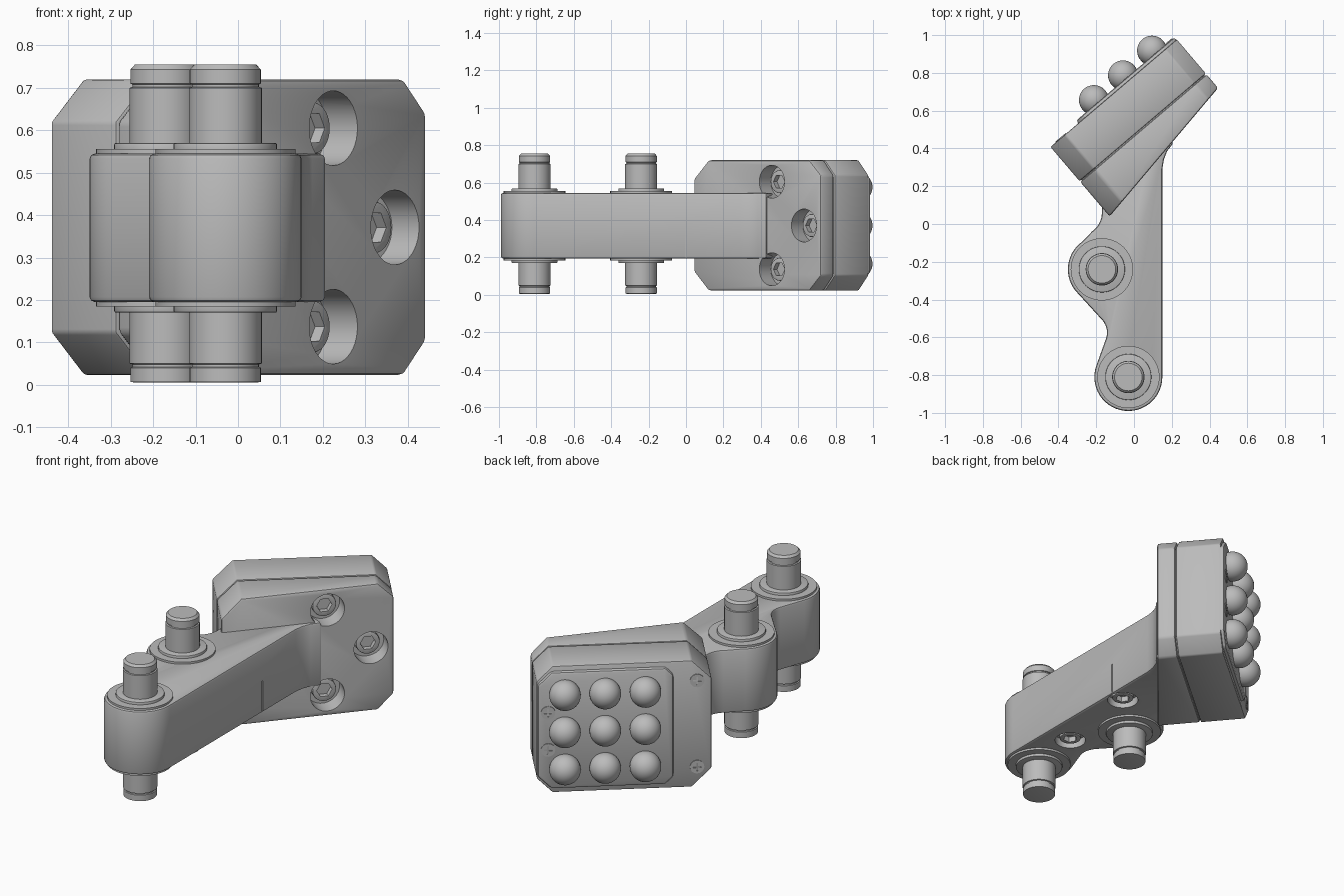
import bpy, bmesh, math
from mathutils import Matrix, Vector

cube = bpy.data.objects.get("Cube")
if cube:
    bpy.data.objects.remove(cube, do_unlink=True)

grey = bpy.data.materials.new("machined grey")
grey.use_nodes = True
grey.diffuse_color = (0.5, 0.5, 0.5, 1)
grey.node_tree.nodes["Principled BSDF"].inputs["Base Color"].default_value = (0.5, 0.5, 0.5, 1)


def finish(name, bm, matrix=Matrix(), bevel=0):
    """Turn a bmesh into a shaded object with an optional edge bevel."""
    bmesh.ops.transform(bm, matrix=matrix, verts=bm.verts)
    bmesh.ops.recalc_face_normals(bm, faces=bm.faces)
    mesh = bpy.data.meshes.new(name)
    bm.to_mesh(mesh)
    bm.free()
    mesh.materials.append(grey)
    obj = bpy.data.objects.new(name, mesh)
    bpy.context.collection.objects.link(obj)
    activate(obj)
    if bevel:
        mod = obj.modifiers.new("edge bevel", "BEVEL")
        mod.width, mod.segments = bevel, 2
        mod.limit_method, mod.angle_limit = "ANGLE", math.radians(35)
        bpy.ops.object.modifier_apply(modifier=mod.name)
    bpy.ops.object.shade_smooth_by_angle(angle=math.radians(32))
    return obj


def activate(obj):
    bpy.ops.object.select_all(action="DESELECT")
    obj.select_set(True)
    bpy.context.view_layer.objects.active = obj


def cut(target, cutter):
    activate(target)
    mod = target.modifiers.new("cut", "BOOLEAN")
    mod.operation, mod.solver, mod.object = "DIFFERENCE", "EXACT", cutter
    bpy.ops.object.modifier_apply(modifier=mod.name)
    bpy.data.objects.remove(cutter, do_unlink=True)
    bpy.ops.object.shade_smooth_by_angle(angle=math.radians(32))


def prism(name, outline, low, high, matrix=Matrix(), bevel=0):
    """Extrude an outline; low and high give the depth at each point."""
    bm = bmesh.new()
    bottom = [bm.verts.new((x, y, low(x))) for x, y in outline]
    top = [bm.verts.new((x, y, high(x))) for x, y in outline]
    bm.faces.new(bottom)
    bm.faces.new(top)
    for i in range(len(outline)):
        j = (i + 1) % len(outline)
        bm.faces.new((bottom[i], bottom[j], top[j], top[i]))
    return finish(name, bm, matrix, bevel)


def cylinder(name, radius, z0, z1, matrix=Matrix(), sides=40, bevel=0):
    ring = arc(0, 0, radius, 0, 360 - 360 / sides, sides)
    return prism(name, ring, lambda x: z0, lambda x: z1, matrix, bevel)


def box(name, size, matrix):
    bm = bmesh.new()
    bmesh.ops.create_cube(bm, size=1)
    bmesh.ops.scale(bm, vec=size, verts=bm.verts)
    return finish(name, bm, matrix)


def arc(cx, cy, r, start, end, n=12):
    angles = [math.radians(start + (end - start) * i / (n - 1)) for i in range(n)]
    return [(cx + r * math.cos(a), cy + r * math.sin(a)) for a in angles]


def octagon(u0, u1, z0, z1, c0, c1):
    return [(u0 + c0, z0), (u1 - c1, z0), (u1, z0 + c1), (u1, z1 - c1),
            (u1 - c1, z1), (u0 + c0, z1), (u0, z1 - c0), (u0, z0 + c0)]


def socket_bolt(name, target, frame, radius, depth):
    """Recess in the target with a hex socket bolt at its bottom."""
    cut(target, cylinder("recess", radius, -depth, 0.05, frame))
    bolt = cylinder(name, radius * 0.7, -depth - 0.01, -depth + 0.035, frame, bevel=0.006)
    cut(bolt, cylinder("socket", radius * 0.45, -depth + 0.005, 0.05, frame, sides=6))


# Arm with two round pivot bosses
front_pivot, rear_pivot = (-0.03, -0.81), (-0.17, -0.24)
outline = arc(*front_pivot, 0.18, 160, 360, 28)
outline += [(0.15, 0.29), (0.158, 0.34), (0.175, 0.385), (0.21, 0.43), (0.1, 0.48), (-0.17, 0.25)]
outline += arc(-0.29, 0.06, 0.12, 0, -55, 8)
outline += arc(*rear_pivot, 0.18, 125, 225, 16)
outline += arc(-0.243, -0.575, 0.1, 45, -20, 10)
arm = prism("arm", outline, lambda x: 0.195, lambda x: 0.545, bevel=0.012)
cut(arm, box("slit", (0.01, 0.006, 0.18), Matrix.Translation((0.15, 0, 0.28))))

# Bolts sunk in the underside of the arm
for i, (x, y) in enumerate(((0.0, -0.52), (0.06, -0.02))):
    down = Matrix.Translation((x, y, 0.195)) @ Matrix.Rotation(math.pi, 4, "X")
    socket_bolt(f"arm_bolt_{i + 1}", arm, down, 0.08, 0.045)

# Pivot pins and stepped collars, mirrored about the middle of the arm
half_pin = [(0.086, 0), (0.086, 0.325), (0.079, 0.327), (0.079, 0.333),
            (0.084, 0.335), (0.084, 0.368), (0.073, 0.38)]
profile = [(0, -0.377)] + [(r, -h) for r, h in reversed(half_pin)] + half_pin[1:] + [(0, 0.38)]
profile = [(r, max(h, -0.37)) for r, h in profile]
for label, (x, y) in (("front", front_pivot), ("rear", rear_pivot)):
    bm = bmesh.new()
    verts = [bm.verts.new((r, 0, h)) for r, h in profile]
    edges = [bm.edges.new(pair) for pair in zip(verts, verts[1:])]
    bmesh.ops.spin(bm, geom=verts + edges, axis=(0, 0, 1), cent=(0, 0, 0),
                   angle=math.tau, steps=40)
    bmesh.ops.remove_doubles(bm, verts=bm.verts, dist=0.0005)
    finish(label + "_pin", bm, Matrix.Translation((x, y, 0.375)))
    for side, z, flip in (("top", 0.545, 0), ("bottom", 0.195, math.pi)):
        frame = Matrix.Translation((x, y, z)) @ Matrix.Rotation(flip, 4, "X")
        cylinder(f"{label}_{side}_washer", 0.165, -0.01, 0.011, frame, 48)
        cylinder(f"{label}_{side}_collar", 0.122, -0.01, 0.025, frame, 48, 0.004)

# Head frame: local x along the head, y up, z from the back face toward the front
a = math.radians(40.4)
along, depth = Vector((math.cos(a), math.sin(a), 0)), Vector((math.sin(a), -math.cos(a), 0))
head = Matrix.Translation((-0.44, 0.41, 0)) @ Matrix(
    (along, (0, 0, 1), depth)).transposed().to_4x4()


def slope(u):
    return 0.483 - 0.166 * u


# Two head shells with a narrow seam between them
shape = octagon(-0.003, 0.875, 0.023, 0.72, 0.1, 0.08)
back_shell = prism("back_shell", shape, lambda u: 0, lambda u: 0.238, head, 0.008)
front_shell = prism("front_shell", shape, lambda u: 0.243, slope, head, 0.012)
core = octagon(0.008, 0.864, 0.034, 0.709, 0.1, 0.08)
prism("seam_core", core, lambda u: 0.22, lambda u: 0.26, head)

# Bolts sunk in the sloping front of the head
for i, (u, z) in enumerate(((0.538, 0.605), (0.76, 0.371), (0.538, 0.137))):
    frame = head @ Matrix.Translation((u, z, slope(u))) @ Matrix.Rotation(math.atan(0.166), 4, "Y")
    socket_bolt(f"head_bolt_{i + 1}", front_shell, frame, 0.088, 0.095)

# Raised pad with a grid of balls
pad = prism("ball_pad", octagon(0.19, 0.872, 0.05, 0.693, 0.04, 0.07),
            lambda u: -0.018, lambda u: 0.02, head, 0.014)
for row in range(3):
    for col in range(3):
        bm = bmesh.new()
        bmesh.ops.create_uvsphere(bm, u_segments=32, v_segments=18, radius=0.079)
        spot = Matrix.Translation((0.333 + 0.202 * col, 0.166 + 0.205 * row, -0.04))
        finish(f"ball_{row + 1}_{col + 1}", bm, head @ spot)

# Small cross head screws on the back
spots = ((0.07, 0.61, 0), (0.07, 0.135, 0), (0.82, 0.473, -0.018), (0.82, 0.268, -0.018))
for i, (u, z, w) in enumerate(spots):
    frame = head @ Matrix.Translation((u, z, w))
    screw = cylinder(f"cross_screw_{i + 1}", 0.036, -0.004, 0.01, frame, 24)
    for size in ((0.044, 0.009, 0.012), (0.009, 0.044, 0.012)):
        cut(screw, box("cross_slot", size, frame @ Matrix.Translation((0, 0, -0.004))))
